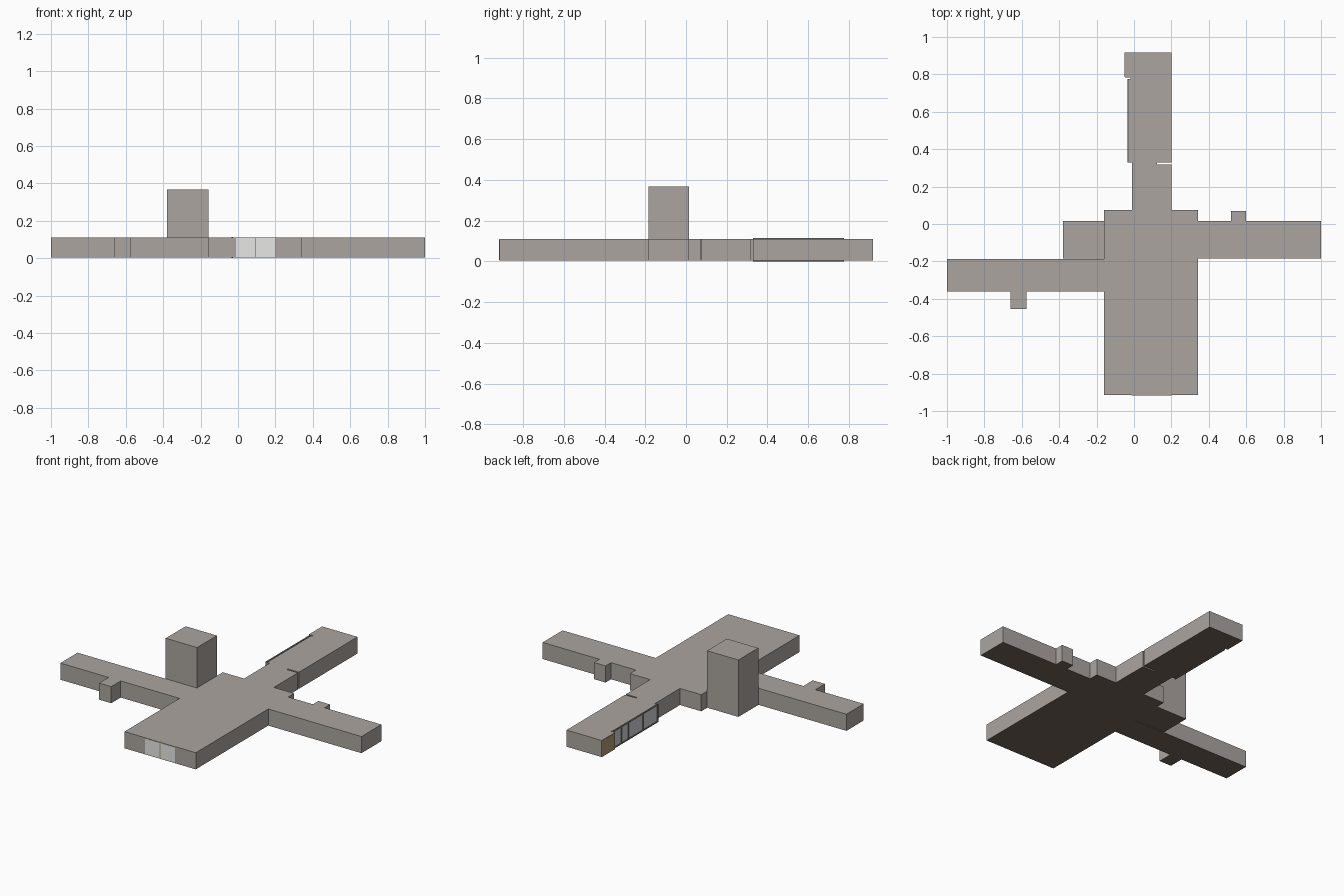
import bpy, bmesh

if "Cube" in bpy.data.objects:
    bpy.data.objects.remove(bpy.data.objects["Cube"])


def material(name, rgb):
    m = bpy.data.materials.new(name)
    m.diffuse_color = (*rgb, 1)
    m.use_nodes = True
    m.node_tree.nodes["Principled BSDF"].inputs["Base Color"].default_value = m.diffuse_color
    return m


STONE = material("warm grey wall", (0.41, 0.375, 0.35))
FLOOR = material("dark brown floor", (0.17, 0.13, 0.10))
GLASS = material("pale door glass", (0.82, 0.82, 0.81))
PANE = material("window glass", (0.64, 0.65, 0.67))
TAN = material("tan wood", (0.45, 0.32, 0.19))
FRAME = material("grey frame", (0.22, 0.21, 0.21))


def prism(name, outline, z0, z1, mat, floor=None):
    """Extrude a flat outline between two heights, floor colours the underside."""
    bm = bmesh.new()
    base = bm.faces.new([bm.verts.new((x, y, z0)) for x, y in outline])
    ext = bmesh.ops.extrude_face_region(bm, geom=[base])
    for g in ext["geom"]:
        if isinstance(g, bmesh.types.BMVert):
            g.co.z = z1
    bmesh.ops.recalc_face_normals(bm, faces=bm.faces)
    if floor:
        for f in bm.faces:
            f.material_index = 1 if f.normal.z < -0.5 else 0
    me = bpy.data.meshes.new(name)
    bm.to_mesh(me)
    bm.free()
    for m in filter(None, (mat, floor)):
        me.materials.append(m)
    ob = bpy.data.objects.new(name, me)
    bpy.context.collection.objects.link(ob)
    return ob


def box(name, x0, x1, y0, y1, z0, z1, mat, floor=None):
    return prism(name, [(x0, y0), (x1, y0), (x1, y1), (x0, y1)], z0, z1, mat, floor)


BASE, ROOF = 0.004, 0.11

# Flat building: hall, three wings and their small bays in one outline
footprint = [
    (-0.16, -0.915), (0.343, -0.915), (0.343, -0.185),            # hall
    (1.0, -0.185), (1.0, 0.015), (0.6, 0.015), (0.6, 0.07),       # east wing
    (0.518, 0.07), (0.518, 0.015), (0.343, 0.015), (0.343, 0.075),
    (0.2, 0.075), (0.2, 0.318), (0.122, 0.318), (0.122, 0.328),   # slit
    (0.2, 0.328), (0.2, 0.917), (-0.048, 0.917), (-0.048, 0.783),  # back wing
    (-0.02, 0.783), (-0.02, 0.775), (-0.028, 0.775),
    (-0.028, 0.33), (-0.01, 0.33), (-0.01, 0.075),
    (-0.16, 0.075), (-0.16, -0.187),
    (-1.0, -0.187), (-1.0, -0.36), (-0.66, -0.36),                # west wing
    (-0.66, -0.455), (-0.575, -0.455), (-0.575, -0.36), (-0.16, -0.36),
]
prism("building", footprint, BASE, ROOF, STONE, FLOOR)

# Tower
box("tower", -0.38, -0.159, -0.185, 0.015, BASE, 0.367, STONE, FLOOR)

# Front glass doors on a thin tan backing
box("door_frame", -0.014, 0.2, -0.9165, -0.914, 0.005, 0.109, TAN)
for i, (x0, x1) in enumerate([(-0.012, 0.09), (0.097, 0.198)]):
    box(f"door_glass_{i}", x0, x1, -0.918, -0.915, 0.007, 0.107, GLASS)

# Window strip on the west side of the back wing
posts = [0.33, 0.475, 0.62, 0.69, 0.765]
for i, y in enumerate(posts):
    box(f"window_post_{i}", -0.036, -0.027, y, y + 0.01, 0.01, 0.106, FRAME)
for i, z in enumerate([0.0, 0.106]):
    box(f"window_rail_{i}", -0.036, -0.027, 0.33, 0.775, z, z + 0.008, FRAME)
for i, (y0, y1) in enumerate(zip(posts, posts[1:])):
    box(f"window_glass_{i}", -0.033, -0.027, y0 + 0.01, y1, 0.008, 0.106, PANE)

# Tan panel at the end of the back wing
box("end_panel", -0.05, -0.047, 0.785, 0.916, 0.005, 0.109, TAN)
